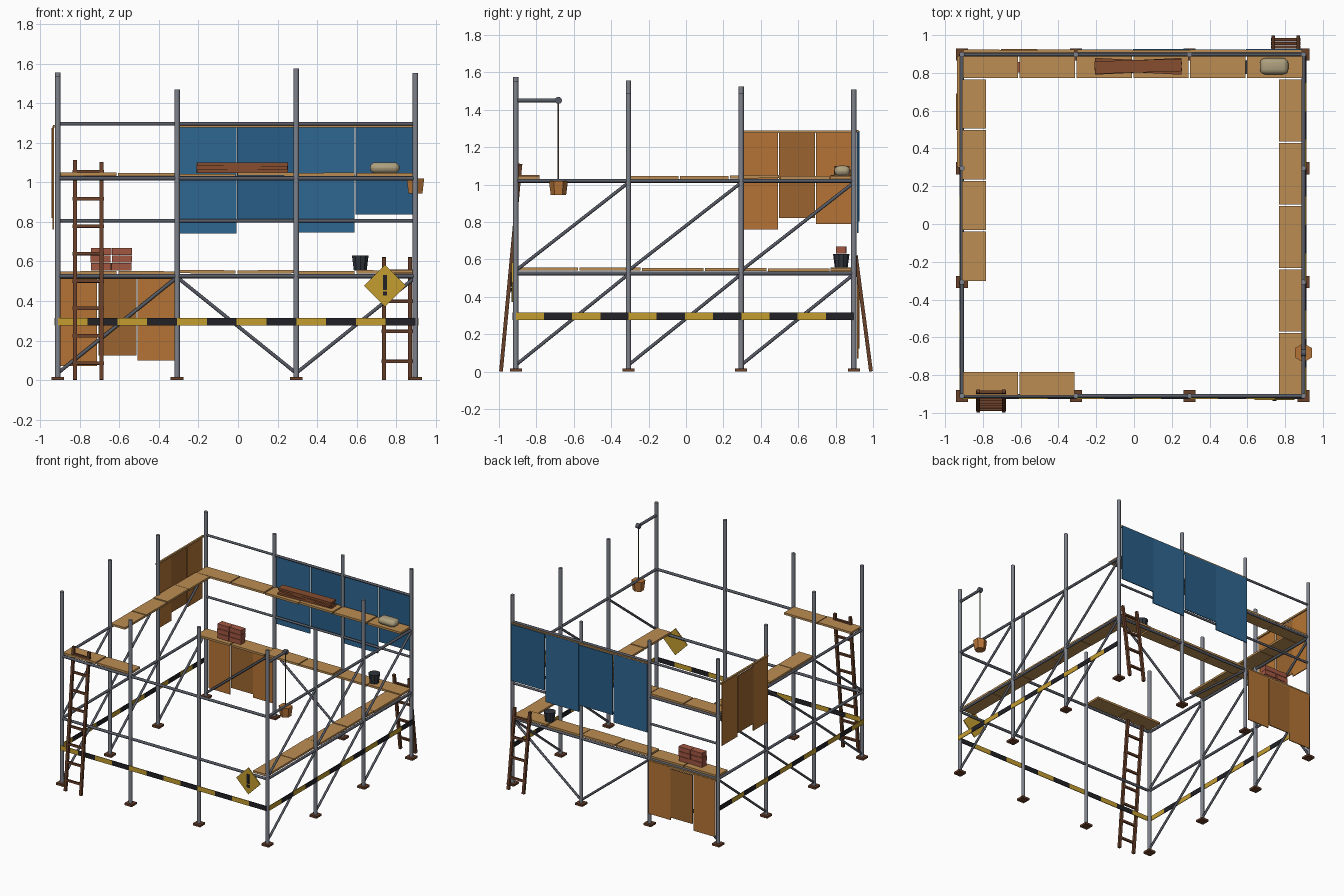
import bpy, bmesh, math, random
from mathutils import Vector, Matrix, Euler

if "Cube" in bpy.data.objects:
    bpy.data.objects.remove(bpy.data.objects["Cube"])

random.seed(4)
MATS = {}
COLORS = {
    "post_steel": (0.21, 0.225, 0.26), "rail_steel": (0.095, 0.105, 0.13), "board_wood": (0.50, 0.265, 0.085),
    "dark_wood": (0.14, 0.05, 0.022), "plank_wood": (0.24, 0.075, 0.028), "blue_sheet": (0.028, 0.135, 0.29),
    "blue_sheet_dark": (0.022, 0.11, 0.24), "brown_sheet": (0.46, 0.175, 0.035), "brown_sheet_dark": (0.33, 0.13, 0.028),
    "tape_yellow": (0.55, 0.34, 0.03), "tape_black": (0.016, 0.016, 0.02),
    "brick": (0.36, 0.095, 0.055), "bucket_black": (0.03, 0.036, 0.045), "bucket_orange": (0.46, 0.175, 0.04),
    "sack": (0.42, 0.35, 0.21), "rope": (0.14, 0.11, 0.06),
}


def finish(name, bm, color, matrix):
    if color not in MATS:
        MATS[color] = bpy.data.materials.new(color)
        MATS[color].diffuse_color = (*COLORS[color], 1)
    me = bpy.data.meshes.new(name)
    bm.to_mesh(me)
    bm.free()
    me.materials.append(MATS[color])
    ob = bpy.data.objects.new(name, me)
    ob.matrix_world = matrix
    bpy.context.collection.objects.link(ob)
    return ob


def box(name, center, size, color, rot=(0, 0, 0)):
    bm = bmesh.new()
    bmesh.ops.create_cube(bm, size=1)
    bmesh.ops.scale(bm, vec=size, verts=bm.verts)
    return finish(name, bm, color, Matrix.Translation(center) @ Euler(rot).to_matrix().to_4x4())


def rod(name, a, b, r, color, segs=12, r2=None, smooth=True):
    a, b = Vector(a), Vector(b)
    bm = bmesh.new()
    bmesh.ops.create_cone(bm, cap_ends=True, segments=segs, radius1=r,
                          radius2=r if r2 is None else r2, depth=(b - a).length)
    for f in bm.faces:
        f.smooth = smooth and abs(f.normal.z) < 0.9
        if abs(f.normal.z) > 0.9:
            for e in f.edges:
                e.smooth = False
    m = Matrix.Translation((a + b) / 2) @ (b - a).to_track_quat('Z', 'Y').to_matrix().to_4x4()
    return finish(name, bm, color, m)


XS = [-0.911, -0.308, 0.294, 0.897]
YS = [-0.91, -0.308, 0.295, 0.897]
X0, X1, Y0, Y1 = XS[0], XS[3], YS[0], YS[3]

# Posts with wooden sole plates, each cut to its own height
heights = {(0, 0): 1.535, (1, 0): 1.47, (2, 0): 1.575, (3, 0): 1.552,
           (0, 1): 1.555, (3, 1): 1.49, (0, 2): 1.523, (3, 2): 1.49,
           (0, 3): 1.48, (1, 3): 1.465, (2, 3): 1.455, (3, 3): 1.508}
for (i, j), h in heights.items():
    x, y = XS[i], YS[j]
    rod("post", (x, y, 0.01), (x, y, h), 0.014, "post_steel")
    box("sole_plate", (x, y, 0.008), (0.064, 0.064, 0.016), "dark_wood")

# Horizontal rails on all sides, plus guard rails at the back
for z in (0.525, 1.02):
    for y in (Y0, Y1):
        rod("long_rail", (X0, y, z), (X1, y, z), 0.0105, "rail_steel")
    for x in (X0, X1):
        rod("side_rail", (x, Y0, z), (x, Y1, z), 0.0105, "rail_steel")
for z in (0.805, 1.295):
    rod("guard_rail", (X0, Y1, z), (X1, Y1, z), 0.009, "rail_steel")

# Diagonal braces: both sides on two levels, zigzag at the back
for x in (X0, X1):
    for ya, yb in zip(YS, YS[1:]):
        for za, zb in ((0.035, 0.52), (0.54, 1.01)):
            rod("side_brace", (x, ya, za), (x, yb, zb), 0.009, "rail_steel", 8)
for i in range(3):
    za, zb = (0.52, 0.035) if i == 1 else (0.035, 0.52)
    rod("back_brace", (XS[i], Y1, za), (XS[i + 1], Y1, zb), 0.009, "rail_steel", 8)


# Walkway boards
def walkway(name, start, end, n, z, across, along_x):
    step = (end - start) / n
    for k in range(n):
        c = start + step * (k + 0.5)
        zz = z + random.uniform(-0.004, 0.004)
        if along_x:
            box(name, (c, across, zz), (step - 0.008, 0.125, 0.016), "board_wood", (0, random.uniform(-0.008, 0.008), 0))
        else:
            box(name, (across, c, zz), (0.125, step - 0.008, 0.016), "board_wood", (random.uniform(-0.008, 0.008), 0, 0))


walkway("back_upper_board", -0.91, 0.895, 6, 1.038, 0.836, True)
walkway("back_lower_board", -0.91, 0.895, 6, 0.545, 0.836, True)
walkway("front_upper_board", -0.91, -0.31, 2, 1.038, -0.845, True)
walkway("left_upper_board", -0.305, 0.77, 4, 1.038, -0.847, False)
walkway("right_lower_board", -0.91, 0.77, 5, 0.545, 0.83, False)

# Hanging sheets with a batten along the top: (start, end, bottom, top)
blue = [(-0.303, -0.008, 0.742, 1.285), (-0.004, 0.29, 0.802, 1.28),
        (0.298, 0.59, 0.745, 1.288), (0.594, 0.89, 0.837, 1.285)]
low = [(-0.9, -0.712, 0.07, 0.52), (-0.705, -0.512, 0.123, 0.51), (-0.508, -0.318, 0.1, 0.52)]
side = [(0.308, 0.493, 0.76, 1.285), (0.497, 0.69, 0.82, 1.275), (0.694, 0.885, 0.79, 1.285)]
for name, panels, color in (("blue_sheet", blue, "blue_sheet"), ("lower_brown_sheet", low, "brown_sheet")):
    for k, (a, b, z0, z1) in enumerate(panels):
        box(name, ((a + b) / 2, 0.919 + 0.005 * (k % 2), (z0 + z1) / 2), (b - a, 0.007, z1 - z0),
            color + "_dark" * (k % 2))
for k, (a, b, z0, z1) in enumerate(side):
    box("left_brown_sheet", (-0.934 - 0.005 * (k % 2), (a + b) / 2, (z0 + z1) / 2), (0.007, b - a, z1 - z0),
        "brown_sheet" + "_dark" * (k % 2))
box("blue_sheet_batten", (0.294, 0.914, 1.285), (1.19, 0.014, 0.014), "board_wood")
box("lower_sheet_batten", (-0.61, 0.914, 0.518), (0.59, 0.014, 0.014), "board_wood")
box("left_sheet_batten", (-0.927, 0.595, 1.283), (0.014, 0.59, 0.014), "board_wood")

# Striped warning tape on front, left and right
for k in range(12):
    col = "tape_black" if k % 2 else "tape_yellow"
    d = (X1 - X0) / 12 * (k + 0.5)
    box("front_tape", (X0 + d, Y0 - 0.014, 0.296), (0.151, 0.005, 0.038), col)
    for x in (X0 - 0.014, X1 + 0.014):
        box("side_tape", (x, Y0 + d, 0.296), (0.005, 0.151, 0.038), col)


# Leaning ladders
def ladder(name, xa, xb, y_foot, y_top, tops, rungs):
    lean = (y_top - y_foot) / max(tops)
    tilt = -math.atan(lean)
    for x, h in zip((xa, xb), tops):
        box(name + "_rail", (x, y_foot + lean * h / 2, h / 2 + 0.001), (0.02, 0.02, h * math.hypot(1, lean)),
            "dark_wood", (tilt, 0, 0))
    for z in rungs:
        box(name + "_rung", ((xa + xb) / 2, y_foot + lean * z, z), (xb - xa + 0.025, 0.016, 0.016), "dark_wood", (tilt, 0, 0))


ladder("front_ladder", -0.825, -0.69, -0.989, -0.885, (1.11, 1.10), [0.085 + 0.1385 * k for k in range(8)])
ladder("back_ladder", 0.737, 0.87, 0.989, 0.908, (0.62, 0.62), [0.095 + 0.152 * k for k in range(4)])

# Diamond warning sign
box("warning_sign", (0.743, -0.929, 0.477), (0.15, 0.008, 0.15), "tape_yellow", (0, math.pi / 4, 0))
box("sign_bar", (0.743, -0.934, 0.493), (0.022, 0.006, 0.075), "tape_black")
box("sign_dot", (0.743, -0.934, 0.437), (0.022, 0.006, 0.02), "tape_black")

# Hoist arm, pulley, rope and hanging bucket
hx, hy = X1, -0.682
rod("hoist_arm", (hx, Y0, 1.45), (hx, hy, 1.45), 0.011, "rail_steel")
rod("pulley", (hx - 0.014, hy, 1.45), (hx + 0.014, hy, 1.45), 0.019, "rail_steel")
rod("hoist_rope", (hx, hy, 1.44), (hx, hy, 1.0), 0.004, "rope", 6)


def bucket(name, x, y, z, h, r_low, r_top, segs, color):
    rod(name, (x, y, z), (x, y, z + h), r_low, color, segs, r_top, False)


bucket("hanging_bucket", hx, hy, 0.943, 0.077, 0.041, 0.051, 6, "bucket_orange")
bucket("black_bucket", 0.618, 0.83, 0.553, 0.076, 0.034, 0.044, 10, "bucket_black")

# Brick stack on the lower walkway
for row in range(3):
    for col in range(2):
        box("brick", (-0.694 + 0.108 * col + random.uniform(-0.003, 0.003), 0.83, 0.573 + 0.0385 * row),
            (0.102, 0.055, 0.036), "brick", (0, 0, random.uniform(-0.04, 0.04)))

# Crossed loose planks on the upper walkway
for k, ang in enumerate((0.05, -0.05, 0.03)):
    box("loose_plank", (0.022, 0.835, 1.056 + 0.0175 * k), (0.46, 0.066, 0.016), "plank_wood", (0, 0, ang))

# Cement sack
sack = box("sack", (0.742, 0.835, 1.073), (0.15, 0.085, 0.055), "sack")
bev = sack.modifiers.new("round", 'BEVEL')
bev.width, bev.segments = 0.026, 3
for p in sack.data.polygons:
    p.use_smooth = True

for m in bpy.data.materials:
    if m.users and not m.is_grease_pencil:
        m.use_nodes = True
        m.node_tree.nodes["Principled BSDF"].inputs["Base Color"].default_value = m.diffuse_color
